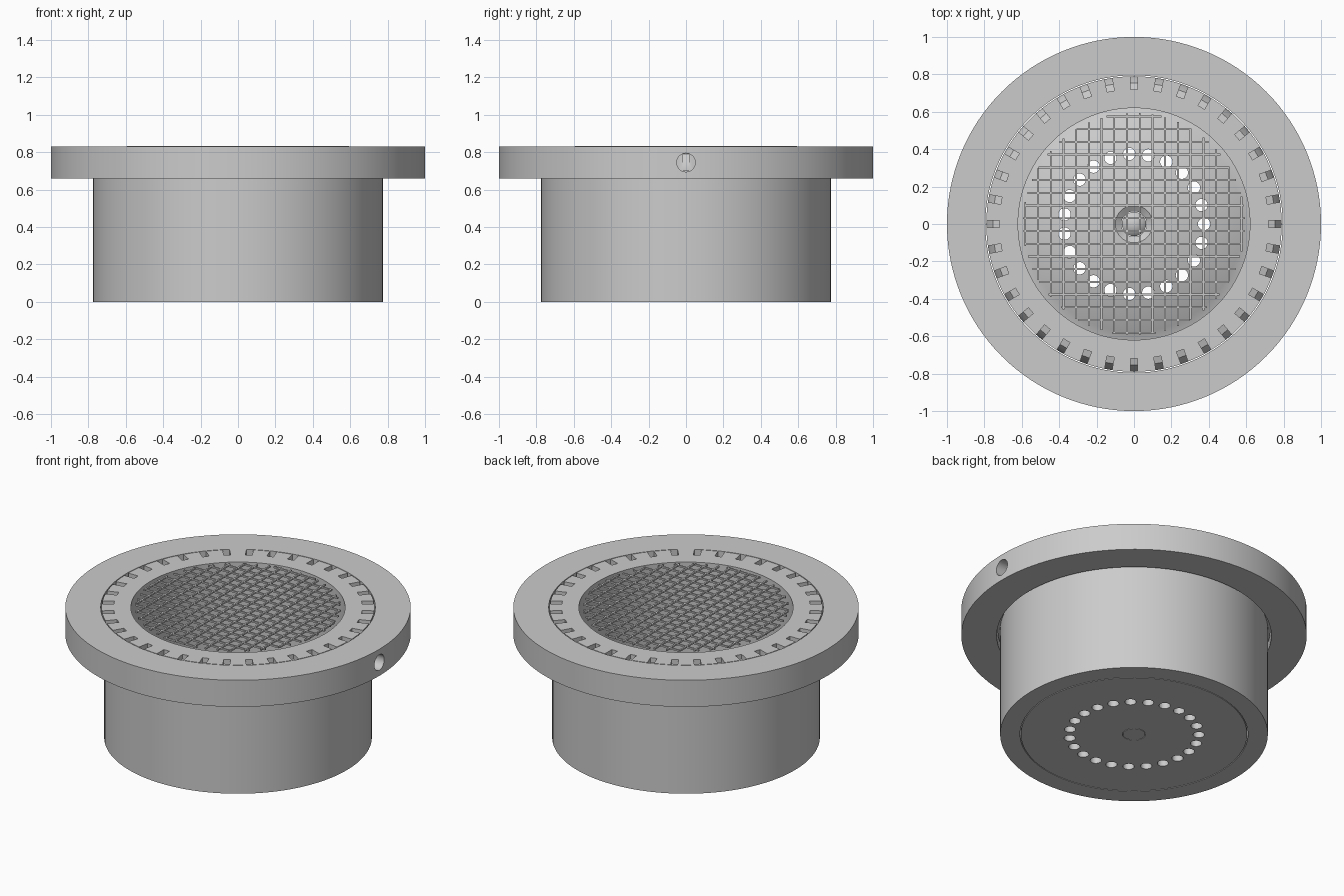
import bpy
import bmesh
from math import cos, sin, pi, tau, sqrt, radians
from mathutils import Matrix, Vector

cube = bpy.data.objects.get("Cube")
if cube:
    bpy.data.objects.remove(cube, do_unlink=True)

grey = bpy.data.materials.new("plain grey")
grey.use_nodes = True
colour = (0.6, 0.6, 0.6, 1)
grey.diffuse_color = colour
for node in grey.node_tree.nodes:
    if node.type == 'BSDF_PRINCIPLED':
        node.inputs["Base Color"].default_value = colour

TOP = 0.83
FLANGE_BOTTOM = 0.66
WALL_R = 0.62


def make_object(name, bm):
    bmesh.ops.recalc_face_normals(bm, faces=bm.faces)
    mesh = bpy.data.meshes.new(name)
    bm.to_mesh(mesh)
    bm.free()
    mesh.materials.append(grey)
    obj = bpy.data.objects.new(name, mesh)
    bpy.context.collection.objects.link(obj)
    return obj


def lathe(name, profile, segments=128):
    """Revolve a closed (radius, z) profile around the z axis."""
    bm = bmesh.new()
    rings = []
    for i in range(segments):
        a = tau * i / segments
        rings.append([bm.verts.new((r * cos(a), r * sin(a), z)) for r, z in profile])
    for i in range(segments):
        here, after = rings[i], rings[(i + 1) % segments]
        for j in range(len(profile)):
            k = (j + 1) % len(profile)
            if profile[j][0] + profile[k][0] > 0:
                bm.faces.new((here[j], after[j], after[k], here[k]))
    bmesh.ops.remove_doubles(bm, verts=bm.verts, dist=1e-5)
    return make_object(name, bm)


def cut(obj, cutter):
    cutter.hide_render = True
    mod = obj.modifiers.new("cut", 'BOOLEAN')
    mod.operation = 'DIFFERENCE'
    mod.solver = 'EXACT'
    mod.object = cutter
    bpy.context.view_layer.objects.active = obj
    bpy.ops.object.modifier_apply(modifier=mod.name)
    bpy.data.objects.remove(cutter, do_unlink=True)


def add_cylinder(bm, radius, depth, matrix):
    bmesh.ops.create_cone(bm, cap_ends=True, segments=24, radius1=radius,
                          radius2=radius, depth=depth, matrix=matrix)


# Outer flange ring with a sideways hole
flange = lathe("flange_ring", [(0.795, FLANGE_BOTTOM), (1, FLANGE_BOTTOM),
                               (1, TOP), (0.795, TOP)])
bm = bmesh.new()
add_cylinder(bm, 0.05, 0.5,
             Matrix.Translation((0.9, 0, 0.745)) @ Matrix.Rotation(pi / 2, 4, 'Y'))
cut(flange, make_object("side_hole_cutter", bm))

# Cup body with a slightly wider lip and a recess for the base
body = lathe("cup_body", [(0.66, 0), (0.775, 0), (0.775, 0.7), (0.79, 0.7),
                          (0.79, TOP), (WALL_R, TOP), (WALL_R, 0.1), (0.66, 0.1)])

# Ramped notches around the lip
bm = bmesh.new()
ramp = [(0.72, 0.9), (0.72, 0.8), (0.755, 0.79), (0.78, 0.75), (0.80, 0.69), (0.85, 0.69), (0.85, 0.9)]
for i in range(36):
    turn = Matrix.Rotation(tau * i / 36, 3, 'Z')
    sides = [[bm.verts.new(turn @ Vector((r, y, z))) for r, z in ramp]
             for y in (-0.02, 0.02)]
    bm.faces.new(sides[0])
    bm.faces.new(sides[1][::-1])
    for j in range(len(ramp)):
        k = (j + 1) % len(ramp)
        bm.faces.new((sides[0][j], sides[1][j], sides[1][k], sides[0][k]))
cut(body, make_object("notch_cutter", bm))

# Domed base, dimpled in the middle
DOME_R = 1.37
dome = [(r, 0.25 - DOME_R + sqrt(DOME_R ** 2 - r ** 2))
        for r in [WALL_R - 0.52 * i / 12 for i in range(13)]]
base = lathe("domed_base", [(0.068, 0), (0.655, 0), (0.655, 0.095)] + dome + [(0.068, 0.225)])

# Ring of drain holes through the base
bm = bmesh.new()
for i in range(23):
    a = tau * i / 23
    add_cylinder(bm, 0.033, 1, Matrix.Translation((0.375 * cos(a), 0.375 * sin(a), 0.1)))
cut(base, make_object("drain_hole_cutter", bm))

# Pointed centre pin
pin = lathe("centre_pin", [(0, 0), (0.065, 0), (0.065, 0.225), (0, 0.29)], 32)

# Wire grid across the mouth, trimmed to a circle
bm = bmesh.new()
PITCH = 0.068
for i in range(-9, 9):
    offset = (i + 0.45) * PITCH
    if abs(offset) >= 0.585:
        continue
    length = 2 * sqrt(0.593 ** 2 - offset ** 2)
    for place, size in (((offset, 0), (0.01, length)), ((0, offset), (length, 0.01))):
        bmesh.ops.create_cube(bm, size=1, matrix=Matrix.Translation((*place, 0.828))
                              @ Matrix.Diagonal((*size, 0.01, 1)))
make_object("wire_grid", bm)

# Smooth the round parts, keeping crisp edges
bpy.ops.object.select_all(action='DESELECT')
for obj in (flange, body, base, pin):
    obj.select_set(True)
bpy.context.view_layer.objects.active = body
bpy.ops.object.shade_smooth_by_angle(angle=radians(20))
